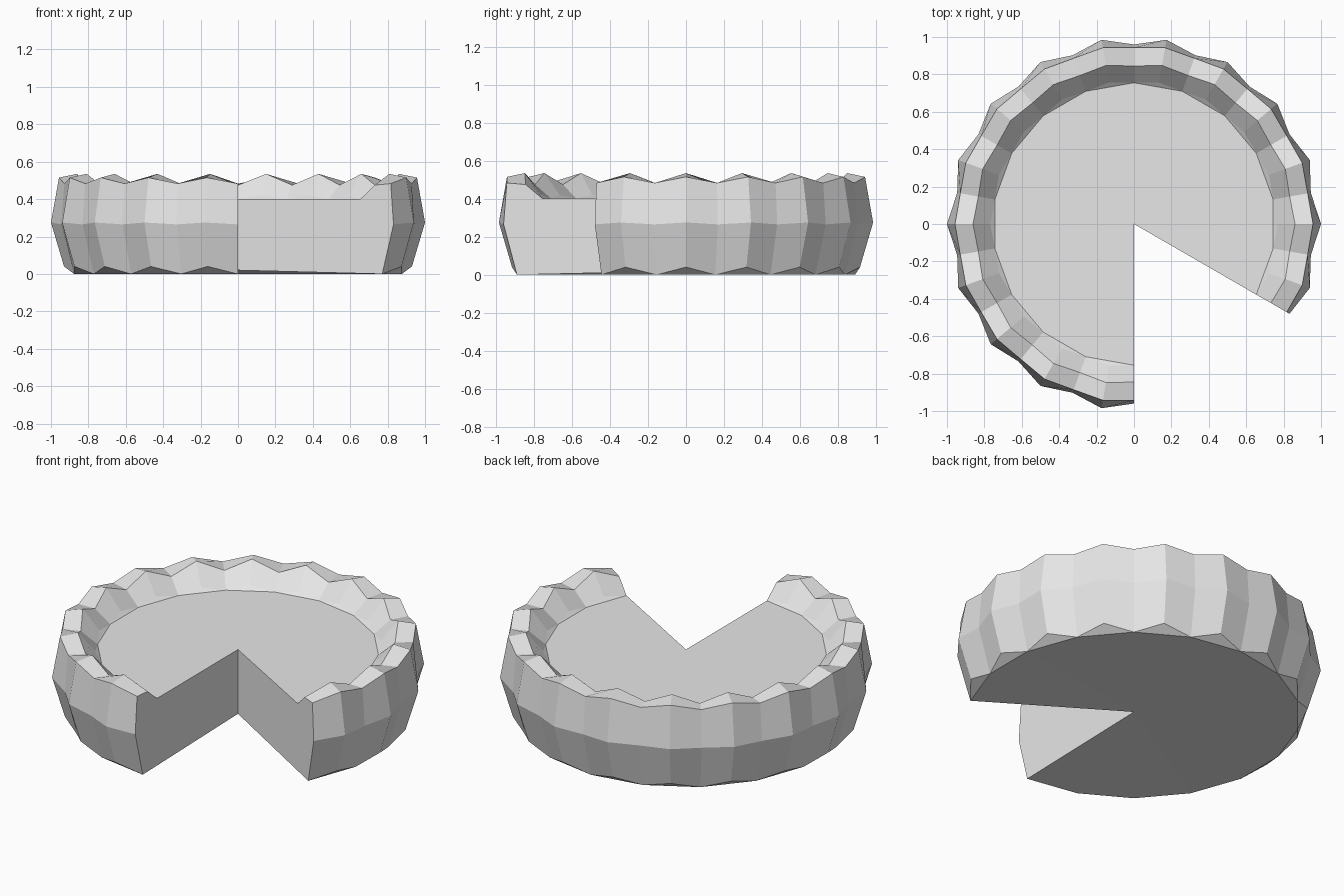
import bpy
import bmesh
from math import cos, sin, radians

cube = bpy.data.objects.get("Cube")
if cube:
    bpy.data.objects.remove(cube, do_unlink=True)

# Plain grey material
grey = bpy.data.materials.new("plain_grey")
grey.use_nodes = True
colour = (0.8, 0.8, 0.8, 1)
grey.diffuse_color = colour
grey.node_tree.nodes["Principled BSDF"].inputs["Base Color"].default_value = colour

# Crust cross-sections (radius, height), from the base edge up and over to the filling
VALLEY = [(0.89, 0.0), (0.96, 0.265), (0.943, 0.483), (0.845, 0.475), (0.755, 0.4)]
PEAK = [(0.93, 0.04), (1.0, 0.275), (0.957, 0.515), (0.861, 0.535), (0.768, 0.42)]
START, STEP, COUNT = -30, 10, 31

bm = bmesh.new()
base_centre = bm.verts.new((0, 0, 0.02))
top_centre = bm.verts.new((0, 0, 0.4))

# Scalloped crust, alternating valley and peak sections around the open circle
sections = []
for i in range(COUNT):
    a = radians(START + i * STEP)
    profile = PEAK if i % 2 else VALLEY
    sections.append([bm.verts.new((r * cos(a), r * sin(a), z)) for r, z in profile])

for s, t in zip(sections, sections[1:]):
    for k in range(len(s) - 1):
        bm.faces.new((s[k], t[k], t[k + 1], s[k + 1]))

# Filling and base: flat wedges between valleys, with slivers closing each scallop
for i in range(0, COUNT - 1, 2):
    s, p, t = sections[i:i + 3]
    for k, centre in ((0, base_centre), (-1, top_centre)):
        bm.faces.new((s[k], p[k], t[k]))
        bm.faces.new((s[k], t[k], centre))

# Two cut faces where the slice is missing
for s in (sections[0], sections[-1]):
    bm.faces.new([base_centre] + s + [top_centre])

bmesh.ops.recalc_face_normals(bm, faces=bm.faces)
mesh = bpy.data.meshes.new("cut_pie")
bm.to_mesh(mesh)
bm.free()
mesh.materials.append(grey)
pie = bpy.data.objects.new("cut_pie", mesh)
bpy.context.collection.objects.link(pie)
